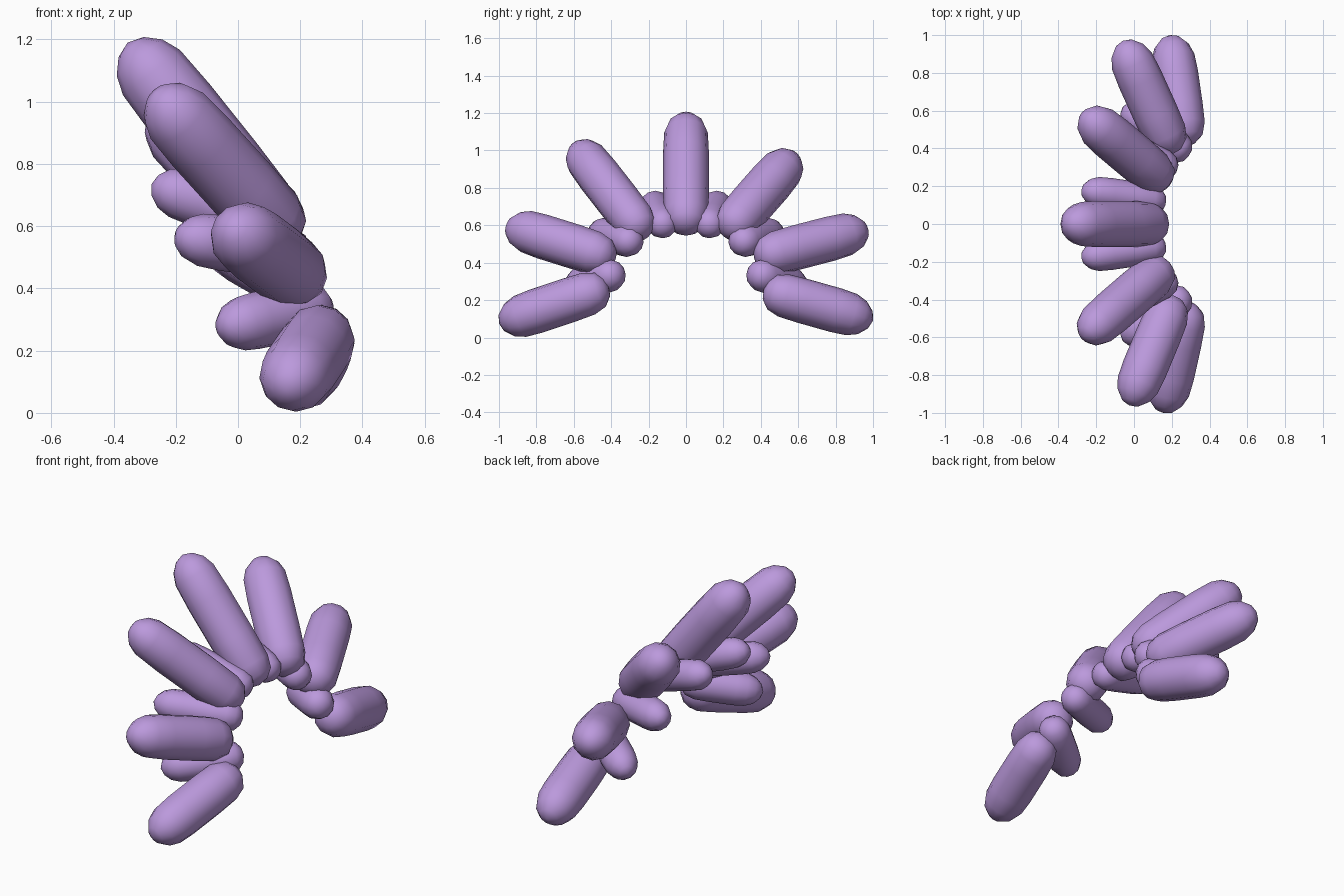
import bpy, bmesh, math
from mathutils import Vector

if "Cube" in bpy.data.objects:
    bpy.data.objects.remove(bpy.data.objects["Cube"])

lavender = bpy.data.materials.new("lavender")
lavender.diffuse_color = (0.50, 0.32, 0.72, 1)
lavender.use_nodes = True
lavender.node_tree.nodes["Principled BSDF"].inputs["Base Color"].default_value = lavender.diffuse_color


def capsule(name, base, tip, r, sides=12):
    """Rounded petal from the base end point to the tip end point."""
    base, tip = Vector(base), Vector(tip)
    axis = tip - base
    length = axis.length
    rot = axis.to_track_quat('Z', 'Y')
    # (distance along the axis, radius factor)
    profile = [(0.10 * r, 0.45), (0.40 * r, 0.80), (0.95 * r, 0.97), (length * 0.36, 1.0),
               (length * 0.66, 1.0), (length - 1.0 * r, 0.95),
               (length - 0.5 * r, 0.76), (length - 0.15 * r, 0.42)]
    bm = bmesh.new()
    rings = []
    for d, f in profile:
        rings.append([bm.verts.new(base + rot @ Vector((
            r * f * math.cos(2 * math.pi * i / sides),
            r * f * math.sin(2 * math.pi * i / sides), d))) for i in range(sides)])
    start, end = bm.verts.new(base), bm.verts.new(tip)
    for i in range(sides):
        j = (i + 1) % sides
        for a, b in zip(rings, rings[1:]):
            bm.faces.new((a[i], a[j], b[j], b[i]))
        bm.faces.new((start, rings[0][j], rings[0][i]))
        bm.faces.new((end, rings[-1][i], rings[-1][j]))
    for f in bm.faces:
        f.smooth = True
    mesh = bpy.data.meshes.new(name)
    bm.to_mesh(mesh)
    bm.free()
    mesh.materials.append(lavender)
    bpy.context.collection.objects.link(bpy.data.objects.new(name, mesh))


# Large outer petals of the fan
large = [
    ("centre", (0.14, 0, 0.57), (-0.355, 0, 1.19), 0.123),
    ("upper_front", (0.17, -0.22, 0.55), (-0.265, -0.595, 1.03), 0.118),
    ("upper_back", (0.17, 0.215, 0.56), (-0.265, 0.58, 0.975), 0.122),
    ("middle_front", (0.215, -0.385, 0.42), (-0.025, -0.96, 0.60), 0.12),
    ("middle_back", (0.21, 0.375, 0.425), (-0.06, 0.97, 0.58), 0.12),
    ("lower_front", (0.285, -0.415, 0.27), (0.155, -1.0, 0.075), 0.12),
    ("lower_back", (0.275, 0.415, 0.255), (0.19, 1.0, 0.09), 0.12),
]
for name, base, tip, r in large:
    capsule("large_petal_" + name, base, tip, r)

# Small inner petals, mirrored front to back
small = [
    ("upper", (0.165, 0.115, 0.585), (-0.278, 0.18, 0.735), 0.086),
    ("middle", (0.225, 0.275, 0.505), (-0.20, 0.485, 0.568), 0.089),
    ("lower", (0.29, 0.36, 0.345), (-0.06, 0.62, 0.272), 0.092),
]
for name, b, t, r in small:
    for side, s in (("front", -1), ("back", 1)):
        capsule(f"small_petal_{name}_{side}", (b[0], s * b[1], b[2]),
                (t[0], s * t[1], t[2]), r)
